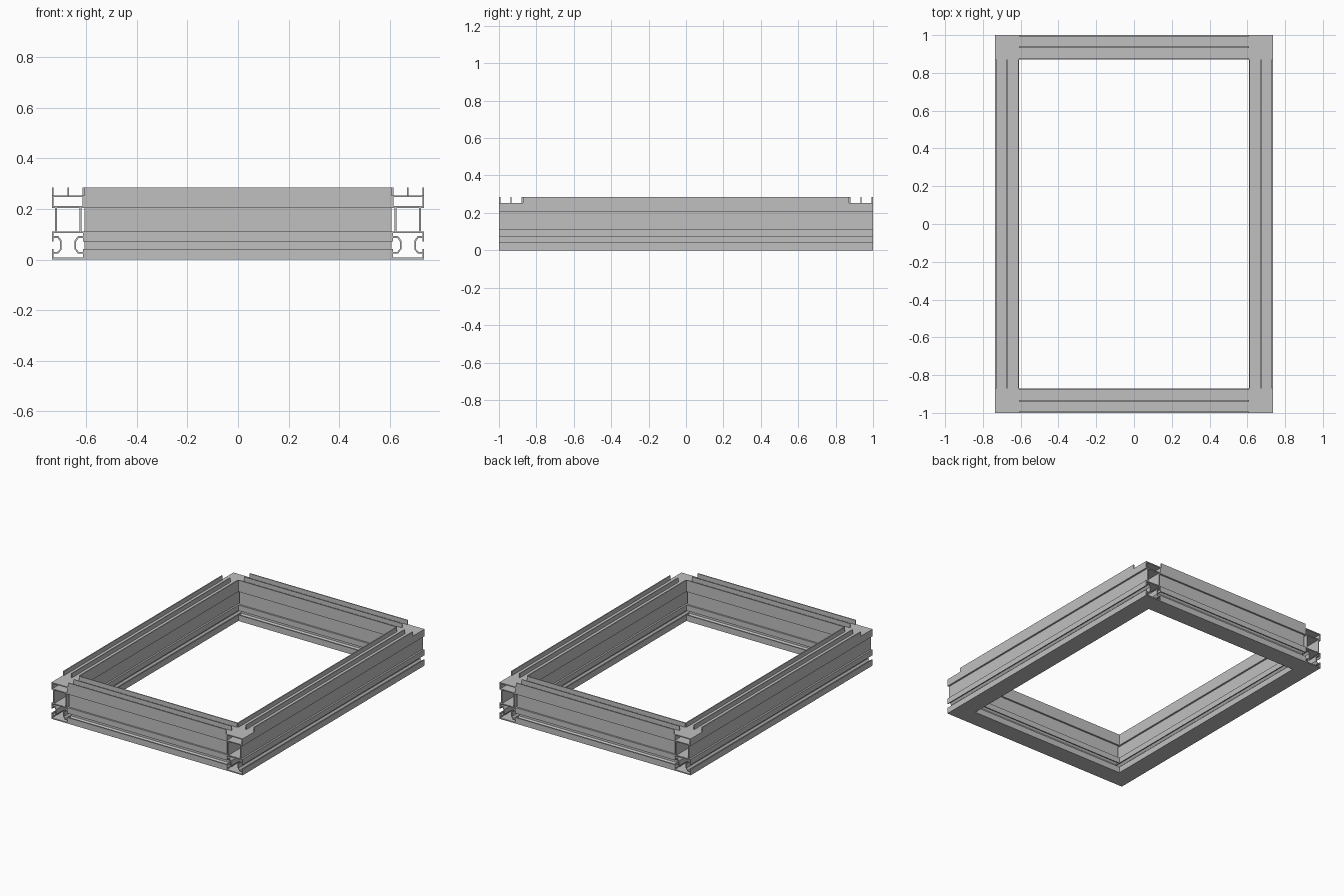
import bpy, bmesh, math
from mathutils import Matrix

cube = bpy.data.objects.get("Cube")
if cube:
    bpy.data.objects.remove(cube, do_unlink=True)

# Overall sizes
HALF_X, HALF_Y = 0.736, 1.0       # outer half size of the frame
HW = 0.064                        # half width of one extrusion
DECK, TOP = 0.254, 0.284          # deck height, fin height
INNER_X, INNER_Y = HALF_X - 2 * HW, HALF_Y - 2 * HW

metal = bpy.data.materials.new("Grey aluminium")
metal.use_nodes = True
GREY = (0.527, 0.527, 0.527, 1.0)
metal.diffuse_color = GREY
metal.node_tree.nodes["Principled BSDF"].inputs["Base Color"].default_value = GREY

# Right halves of the section loops (across, up), mirrored when used
OUTLINE = [(HW, 0), (HW, 0.042), (0.058, 0.042), (0.058, 0.030), (0.042, 0.030),
           (0.032, 0.042), (0.032, 0.072), (0.042, 0.086), (0.058, 0.086),
           (0.058, 0.072), (HW, 0.072), (HW, 0.111), (0.052, 0.111),
           (0.052, 0.204), (HW, 0.204), (HW, DECK)]
LOWER_HOLLOW = [(0.058, 0.008), (0.058, 0.023), (0.039, 0.023), (0.026, 0.040),
                (0.026, 0.075), (0.039, 0.093), (0.058, 0.093), (0.058, 0.104)]
MIDDLE_HOLLOW = [(0.045, 0.111), (0.045, 0.204)]
UPPER_HOLLOW = [(0.057, 0.211), (0.057, 0.247)]


def finish(name, mesh, matrix):
    mesh.transform(matrix)
    mesh.materials.clear()
    mesh.materials.append(metal)
    obj = bpy.data.objects.new(name, mesh)
    bpy.context.collection.objects.link(obj)


def extrusion(name, half_length, matrix):
    """Hollow bar along y, made from a filled section with holes."""
    curve = bpy.data.curves.new(name, 'CURVE')
    curve.dimensions = '2D'
    curve.fill_mode = 'BOTH'
    curve.extrude = half_length
    for half in (OUTLINE, LOWER_HOLLOW, MIDDLE_HOLLOW, UPPER_HOLLOW):
        pts = half + [(-u, z) for u, z in reversed(half)]
        spline = curve.splines.new('POLY')
        spline.points.add(len(pts) - 1)
        for p, (u, z) in zip(spline.points, pts):
            p.co = (u, z, 0, 1)
        spline.use_cyclic_u = True
    temp = bpy.data.objects.new(name + "_section", curve)
    bpy.context.collection.objects.link(temp)
    deps = bpy.context.evaluated_depsgraph_get()
    mesh = bpy.data.meshes.new_from_object(temp.evaluated_get(deps))
    bpy.data.objects.remove(temp, do_unlink=True)
    bpy.data.curves.remove(curve)
    bm = bmesh.new()
    bm.from_mesh(mesh)
    bmesh.ops.remove_doubles(bm, verts=bm.verts, dist=1e-5)
    bmesh.ops.recalc_face_normals(bm, faces=bm.faces)
    for f in bm.faces:
        f.smooth = False
    bm.to_mesh(mesh)
    bm.free()
    finish(name, mesh, matrix @ Matrix.Rotation(math.pi / 2, 4, 'X'))


def fins(name, half_length, matrix):
    """Three upright fins along y on top of the bar."""
    bm = bmesh.new()
    for u, w in ((-HW + 0.0035, 0.007), (0, 0.006), (HW - 0.0035, 0.007)):
        bmesh.ops.create_cube(bm, size=1, matrix=Matrix.Translation(
            (u, 0, (DECK + TOP) / 2)) @ Matrix.Diagonal(
            (w, 2 * half_length, TOP - DECK, 1)))
    mesh = bpy.data.meshes.new(name)
    bm.to_mesh(mesh)
    bm.free()
    finish(name, mesh, matrix)


# Long side bars run the full depth, their fins stop short of the corners
for side, s in (("left", 1), ("right", -1)):
    place = Matrix.Translation((s * (HALF_X - HW), 0, 0))
    extrusion(side + "_bar", HALF_Y, place)
    fins(side + "_fins", INNER_Y, place)

# Cross bars fit between the side bars
for side, s in (("back", 1), ("front", -1)):
    place = Matrix.Translation((0, s * (HALF_Y - HW), 0)) @ Matrix.Rotation(math.pi / 2, 4, 'Z')
    extrusion(side + "_bar", INNER_X, place)
    fins(side + "_fins", INNER_X, place)
